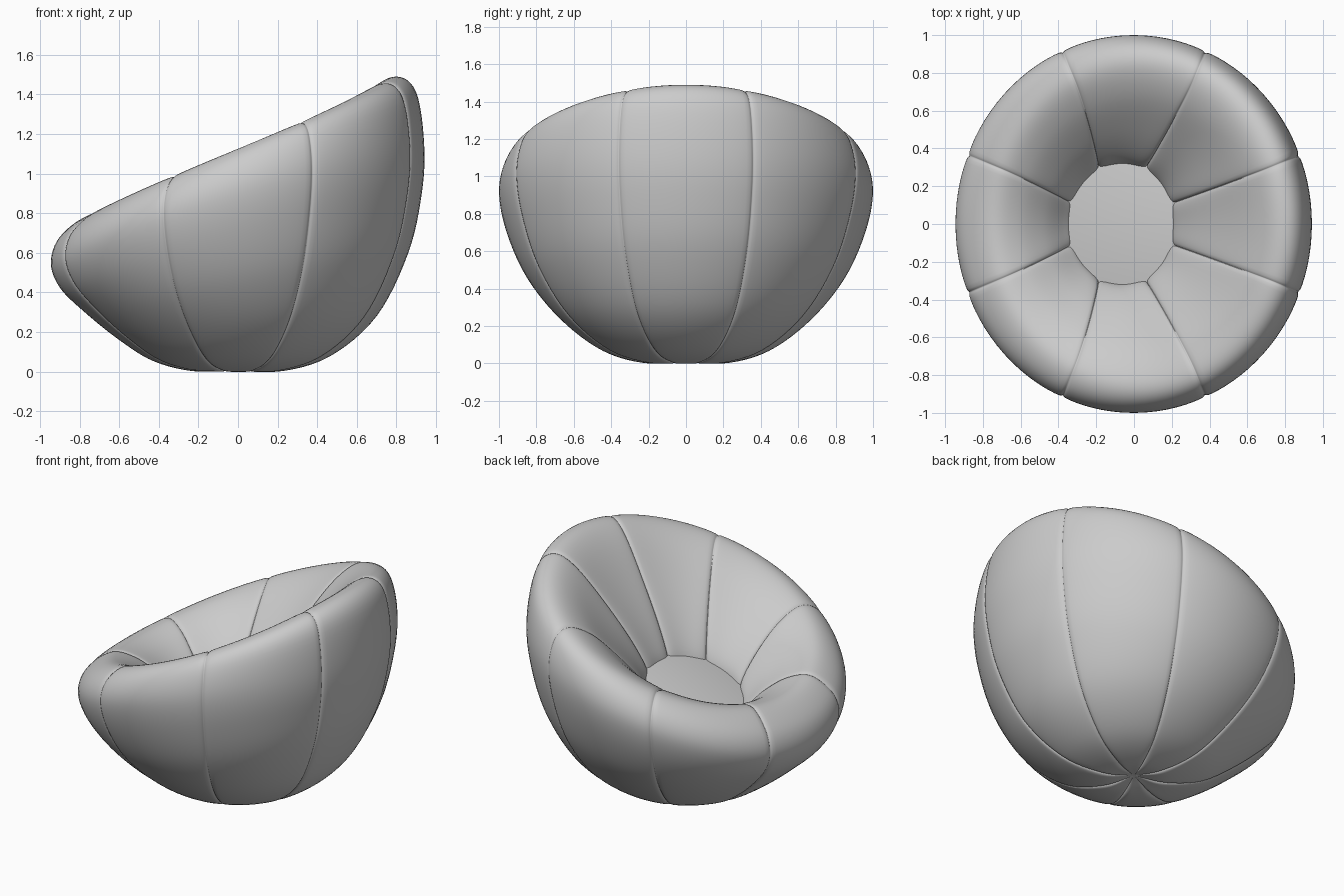
import bpy
import bmesh
from math import sin, cos, pi, radians
from mathutils import Vector

cube = bpy.data.objects.get("Cube")
if cube:
    bpy.data.objects.remove(cube, do_unlink=True)

fabric = bpy.data.materials.new("grey_fabric")
fabric.use_nodes = True
GREY = (0.6, 0.6, 0.6, 1)
fabric.diffuse_color = GREY
fabric.node_tree.nodes["Principled BSDF"].inputs["Base Color"].default_value = GREY

# Wall cross-sections (radius, height): underside, outside, rim, inside
BACK = [(0, .025), (.2, 0), (.46, .075), (.7, .28), (.86, .6), (.928, .9), (.94, 1.15),
        (.9, 1.41), (.8, 1.49), (.66, 1.41), (.45, 1.15), (.28, .9), (.2, .72), (.25, .6)]
SIDE = [(0, .025), (.2, 0), (.44, .065), (.67, .235), (.85, .46), (.96, .71), (1, .93),
        (.95, 1.08), (.84, 1.125), (.68, 1.055), (.5, .895), (.365, .735), (.315, .62), (.33, .52)]
FRONT = [(0, .025), (.2, 0), (.42, .05), (.6, .16), (.78, .305), (.9, .425), (.945, .55),
         (.9, .68), (.76, .785), (.62, .765), (.48, .675), (.38, .57), (.33, .5), (.35, .42)]
PANELS, ACROSS, STEPS = 8, 20, 6
SEAT_X = -0.06
LAST = len(SIDE) - 1


def smooth(a, b, t):
    t = min(max((t - a) / (b - a), 0), 1)
    return t * t * (3 - 2 * t)


def section(angle):
    """Blend the three cross-sections around the chair."""
    c = cos(angle)
    return [Vector(s) + (Vector(b) - Vector(f)) * c / 2
            + ((Vector(b) + Vector(f)) / 2 - Vector(s)) * c * c
            for b, s, f in zip(BACK, SIDE, FRONT)]


def spline(pts, t):
    """Point and tangent on a Catmull-Rom curve."""
    i = min(int(t), LAST - 1)
    u = t - i
    p1, p2 = pts[i], pts[i + 1]
    p0 = pts[i - 1] if i else p1 * 2 - p2
    p3 = pts[i + 2] if i + 2 <= LAST else p2 * 2 - p1
    a, b, c = p2 - p0, 2 * p0 - 5 * p1 + 4 * p2 - p3, 3 * p1 - p0 - 3 * p2 + p3
    return (2 * p1 + a * u + b * u * u + c * u ** 3) / 2, a + 2 * b * u + 3 * c * u * u


def wall_point(angle, u, t):
    p, tangent = spline(section(angle), t)
    normal = Vector((tangent.y, -tangent.x)).normalized()
    inside = smooth(8, 12, t)
    # Panels puff up slightly between the stitched seams
    puff = 0.003 + 0.013 * inside + 0.017 * (1 - smooth(0.3, 2, t))
    depth = puff * abs(u) ** (8 - 3 * inside) + 0.009 * abs(u) ** 50
    p -= normal * depth * smooth(0, 1, t)
    shift = -SEAT_X * inside
    r = max(p.x + shift * cos(angle), 0)
    return r * cos(angle) - shift, r * sin(angle), p.y


def finish(name, bm):
    bmesh.ops.remove_doubles(bm, verts=bm.verts, dist=0.0005)
    bmesh.ops.recalc_face_normals(bm, faces=bm.faces)
    mesh = bpy.data.meshes.new(name)
    bm.to_mesh(mesh)
    bm.free()
    mesh.materials.append(fabric)
    mesh.shade_smooth()
    obj = bpy.data.objects.new(name, mesh)
    bpy.context.collection.objects.link(obj)


def skin(bm, columns):
    """Join neighbouring columns of points into a closed ring of quads."""
    grid = [[bm.verts.new(p) for p in col] for col in columns]
    for k, a in enumerate(grid):
        b = grid[(k + 1) % len(grid)]
        for j in range(len(a) - 1):
            bm.faces.new((a[j], b[j], b[j + 1], a[j + 1]))


# Padded shell of eight stitched panels
columns = []
for panel in range(PANELS):
    for k in range(ACROSS):
        u = -cos(pi * k / ACROSS)
        angle = radians(45 * panel + 22.5 * u)
        columns.append([wall_point(angle, u, j / STEPS) for j in range(LAST * STEPS + 1)])
bm = bmesh.new()
skin(bm, columns)
finish("padded_shell", bm)

# Tilted round seat cushion, slightly domed
columns = []
for k in range(64):
    a = 2 * pi * k / 64
    col = []
    for j in range(9):
        r = 0.335 * j / 8
        x = r * cos(a)
        col.append((SEAT_X + x, r * sin(a), 0.665 + 0.4 * x - 0.2 * r * r))
    columns.append(col)
bm = bmesh.new()
skin(bm, columns)
finish("seat_cushion", bm)
